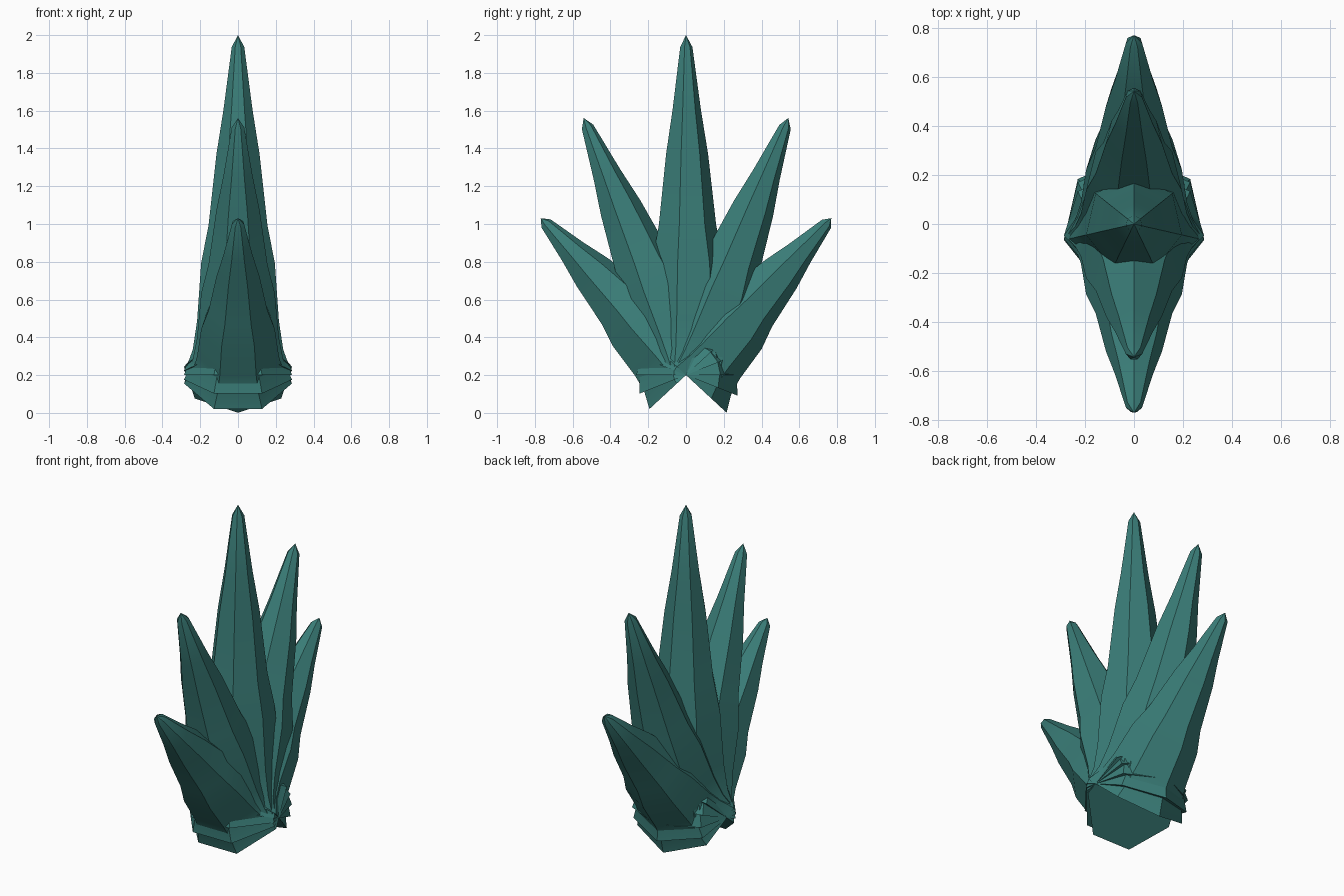
import bpy
import bmesh
from math import sin, cos, pi, radians
from mathutils import Matrix

cube = bpy.data.objects.get("Cube")
if cube:
    bpy.data.objects.remove(cube, do_unlink=True)

# Single teal crystal colour
teal = bpy.data.materials.new("teal_crystal")
teal.use_nodes = True
colour = (0.042, 0.205, 0.187, 1.0)
teal.diffuse_color = colour
teal.node_tree.nodes["Principled BSDF"].inputs["Base Color"].default_value = colour

SIDES = 7
PIVOT_HEIGHT = 0.2
# Shared taper: (fraction of the length, radius)
PROFILE = [(0, 0.293), (0.077, 0.245), (0.16, 0.222), (0.33, 0.2), (0.44, 0.16),
           (0.65, 0.117), (0.78, 0.079), (0.965, 0.034)]


def make_spike(name, length, tilt):
    """Seven-sided tapering crystal, tilted about the shared pivot."""
    bm = bmesh.new()
    rings = []
    for fraction, radius in PROFILE:
        angles = [2 * pi * i / SIDES for i in range(SIDES)]
        rings.append([bm.verts.new((-radius * sin(a), radius * cos(a), fraction * length))
                      for a in angles])
    tip = bm.verts.new((0, 0, length))
    for i in range(SIDES):
        j = (i + 1) % SIDES
        for low, high in zip(rings, rings[1:]):
            bm.faces.new((low[i], low[j], high[j], high[i]))
        bm.faces.new((rings[-1][i], rings[-1][j], tip))
    bm.faces.new(rings[0][::-1])
    bmesh.ops.recalc_face_normals(bm, faces=bm.faces)
    bm.transform(Matrix.Translation((0, 0, PIVOT_HEIGHT))
                 @ Matrix.Rotation(radians(tilt), 4, 'X'))

    mesh = bpy.data.meshes.new(name)
    bm.to_mesh(mesh)
    bm.free()
    mesh.materials.append(teal)
    obj = bpy.data.objects.new(name, mesh)
    bpy.context.collection.objects.link(obj)
    return obj


# Fan of five crystals from front to back
spikes = [make_spike("center_spike", 1.8, 0)]
for side, sign in (("front", 1), ("back", -1)):
    spikes.append(make_spike(side + "_middle_spike", 1.465, sign * 21.7))
    spikes.append(make_spike(side + "_outer_spike", 1.132, sign * 42.8))

# Soft along each facet, crisp between facets
bpy.ops.object.select_all(action='DESELECT')
for spike in spikes:
    spike.select_set(True)
bpy.context.view_layer.objects.active = spikes[0]
bpy.ops.object.shade_smooth_by_angle(angle=radians(30))
